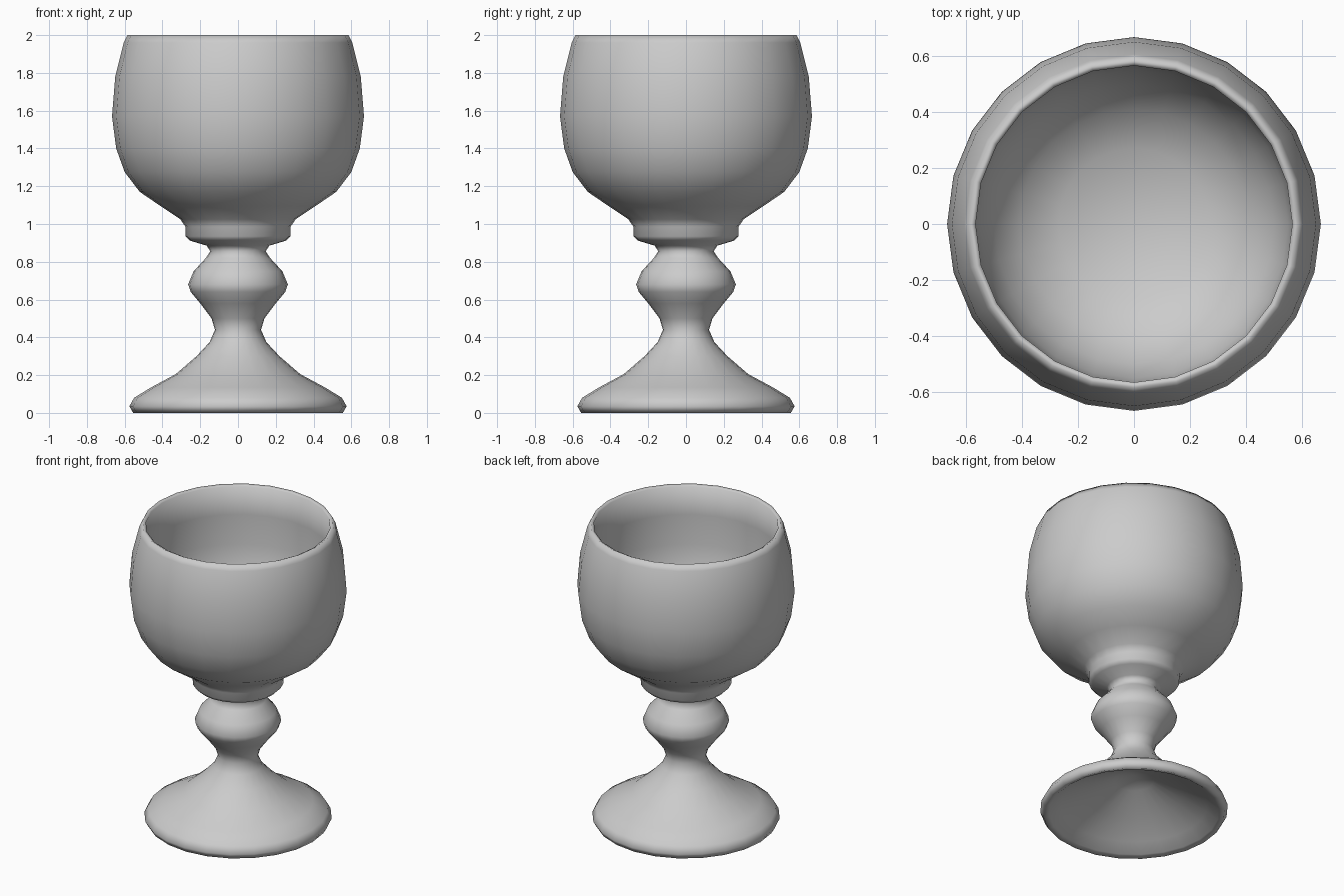
import bpy, bmesh, math

if "Cube" in bpy.data.objects:
    bpy.data.objects.remove(bpy.data.objects["Cube"])

SIDES = 24


def lathe(name, profile, sides=SIDES):
    """Revolve (radius, height) points around z; zero radius closes to a pole."""
    bm = bmesh.new()
    rings = []
    for r, z in profile:
        if r == 0:
            rings.append([bm.verts.new((0, 0, z))] * sides)
        else:
            rings.append([bm.verts.new((r * math.cos(2 * math.pi * i / sides),
                                        r * math.sin(2 * math.pi * i / sides), z))
                          for i in range(sides)])
    for a, b in zip(rings, rings[1:]):
        for i in range(sides):
            j = (i + 1) % sides
            bm.faces.new(list(dict.fromkeys((a[i], a[j], b[j], b[i]))))
    bmesh.ops.recalc_face_normals(bm, faces=bm.faces)
    mesh = bpy.data.meshes.new(name)
    bm.to_mesh(mesh)
    bm.free()
    obj = bpy.data.objects.new(name, mesh)
    bpy.context.collection.objects.link(obj)
    bpy.ops.object.select_all(action='DESELECT')
    obj.select_set(True)
    bpy.context.view_layer.objects.active = obj
    bpy.ops.object.shade_smooth()
    return obj


# One continuous turned body: hollow foot, knopped stem, collar and bowl
hollow_foot = [(0, 0.27), (0.12, 0.23), (0.30, 0.14), (0.45, 0.06), (0.52, 0.01)]
foot = [(0.555, 0.0), (0.575, 0.035), (0.55, 0.08), (0.46, 0.135),
        (0.33, 0.205), (0.22, 0.30), (0.15, 0.375)]
stem = [(0.122, 0.44), (0.14, 0.50), (0.20, 0.58), (0.25, 0.64), (0.264, 0.68),
        (0.235, 0.75), (0.17, 0.82), (0.147, 0.855), (0.165, 0.885)]
collar = [(0.255, 0.912), (0.278, 0.935), (0.278, 0.985), (0.305, 1.025)]
bowl = [(0.41, 1.095), (0.52, 1.17), (0.60, 1.275), (0.645, 1.40), (0.667, 1.57),
        (0.65, 1.78), (0.605, 1.96), (0.585, 2.0)]
cavity = [(0.565, 1.99), (0.567, 1.80), (0.565, 1.60), (0.55, 1.47),
          (0.50, 1.34), (0.41, 1.23), (0.27, 1.15), (0, 1.11)]

lathe("goblet", hollow_foot + foot + stem + collar + bowl + cavity)
